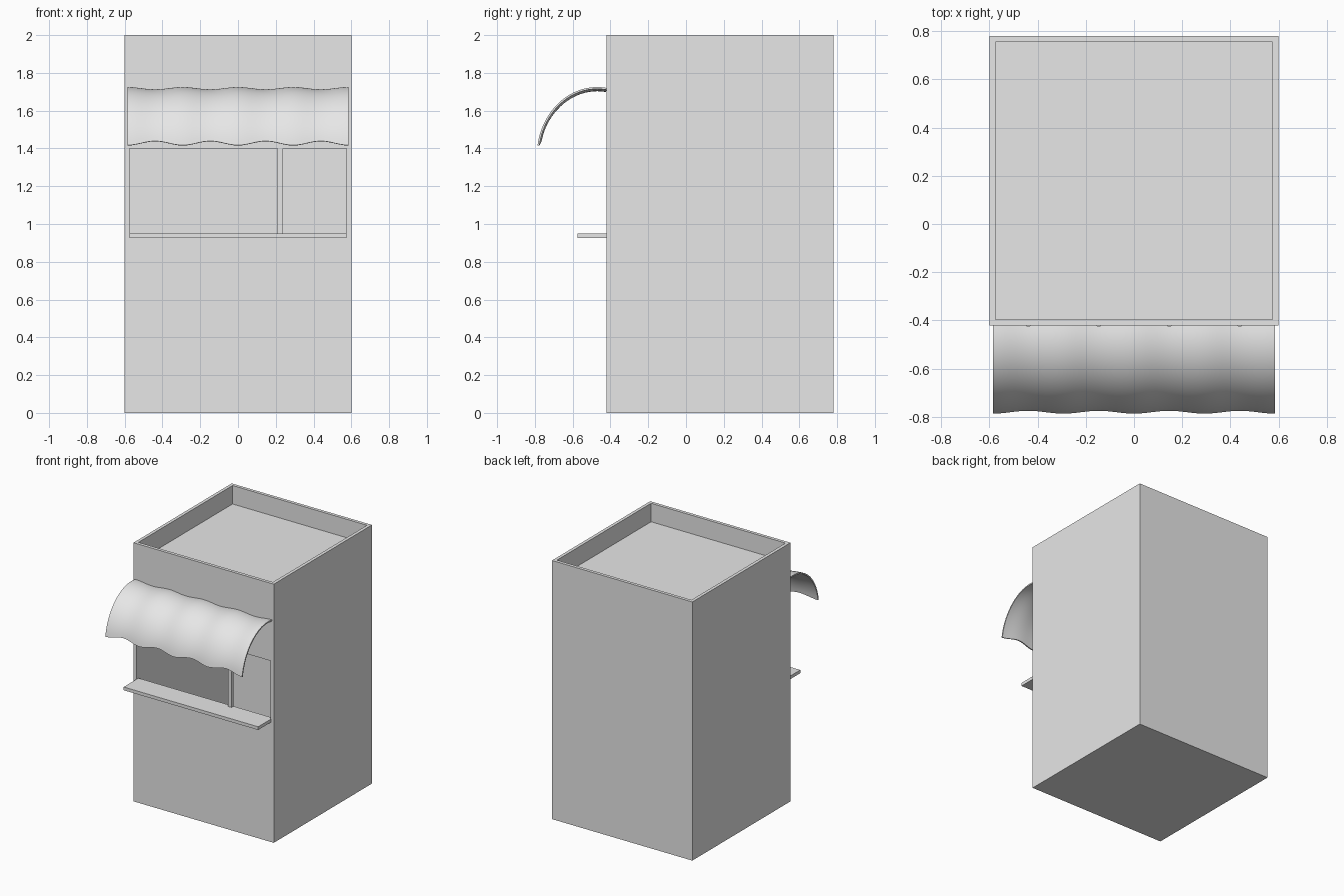
import bpy, bmesh, math
from mathutils import Vector

cube = bpy.data.objects.get("Cube")
if cube:
    bpy.data.objects.remove(cube, do_unlink=True)

grey = bpy.data.materials.new("plain grey")
grey.use_nodes = True
grey.diffuse_color = (0.8, 0.8, 0.8, 1)
grey.node_tree.nodes["Principled BSDF"].inputs["Base Color"].default_value = (0.8, 0.8, 0.8, 1)


def finish(name, bm):
    bmesh.ops.recalc_face_normals(bm, faces=bm.faces)
    mesh = bpy.data.meshes.new(name)
    bm.to_mesh(mesh)
    bm.free()
    mesh.materials.append(grey)
    obj = bpy.data.objects.new(name, mesh)
    bpy.context.collection.objects.link(obj)
    return obj


def box(name, low, high):
    low, high = Vector(low), Vector(high)
    bm = bmesh.new()
    bmesh.ops.create_cube(bm, size=1)
    for v in bm.verts:
        v.co = (low + high) / 2 + v.co * (high - low)
    return finish(name, bm)


def select_only(obj):
    bpy.ops.object.select_all(action='DESELECT')
    obj.select_set(True)
    bpy.context.view_layer.objects.active = obj


def cut(target, low, high):
    cutter = box("cutter", low, high)
    cutter.hide_render = True
    mod = target.modifiers.new("cut", 'BOOLEAN')
    mod.operation = 'DIFFERENCE'
    mod.solver = 'EXACT'
    mod.object = cutter
    select_only(target)
    bpy.ops.object.modifier_apply(modifier=mod.name)
    bpy.data.objects.remove(cutter, do_unlink=True)


# Kiosk body: hollow room, sunken roof, two serving openings with a post between
HALF, FRONT, BACK, WALL = 0.6, -0.42, 0.78, 0.025
IN, IN_FRONT, IN_BACK = HALF - WALL, FRONT + WALL, BACK - WALL
ROOF = 1.857
SILL, HEAD = 0.95, 1.4

body = box("kiosk_body", (-HALF, FRONT, 0), (HALF, BACK, 2))
cut(body, (-IN, IN_FRONT, ROOF), (IN, IN_BACK, 2.1))
cut(body, (-IN, IN_FRONT, WALL), (IN, IN_BACK, ROOF - WALL))
for left, right in ((-0.574, 0.21), (0.238, 0.574)):
    cut(body, (left, FRONT - 0.1, SILL), (right, IN_FRONT + 0.1, HEAD))

# Serving counter
box("counter", (-0.575, -0.575, SILL - WALL), (0.575, FRONT, SILL))

# Curved awning with gentle waves along its width
COLS, ROWS, WIDTH, WAVES = 48, 20, 1.17, 4
bm = bmesh.new()
grid = []
for i in range(COLS + 1):
    u = i / COLS
    dip = (1 - math.cos(2 * math.pi * WAVES * u)) / 2
    column = []
    for j in range(ROWS + 1):
        t = j / ROWS
        a = math.radians(9 + 90 * t)
        shrink = 0.012 * dip
        y = -0.47 - (0.32 - shrink) * math.cos(a)
        z = 1.36 + (0.365 - shrink) * math.sin(a) + 0.024 * dip * (1 - t) ** 4
        column.append(bm.verts.new(((u - 0.5) * WIDTH, min(y, FRONT), z)))
    grid.append(column)
for a, b in zip(grid, grid[1:]):
    for j in range(ROWS):
        bm.faces.new((a[j], b[j], b[j + 1], a[j + 1]))
awning = finish("awning", bm)
# Keep the sheet's normals pointing outward so thickness grows inward
if awning.data.polygons[ROWS - 1].normal.z < 0:
    awning.data.flip_normals()
solid = awning.modifiers.new("thickness", 'SOLIDIFY')
solid.thickness = 0.01
solid.offset = -1
select_only(awning)
bpy.ops.object.modifier_apply(modifier=solid.name)
bpy.ops.object.shade_smooth_by_angle(angle=math.radians(40))
